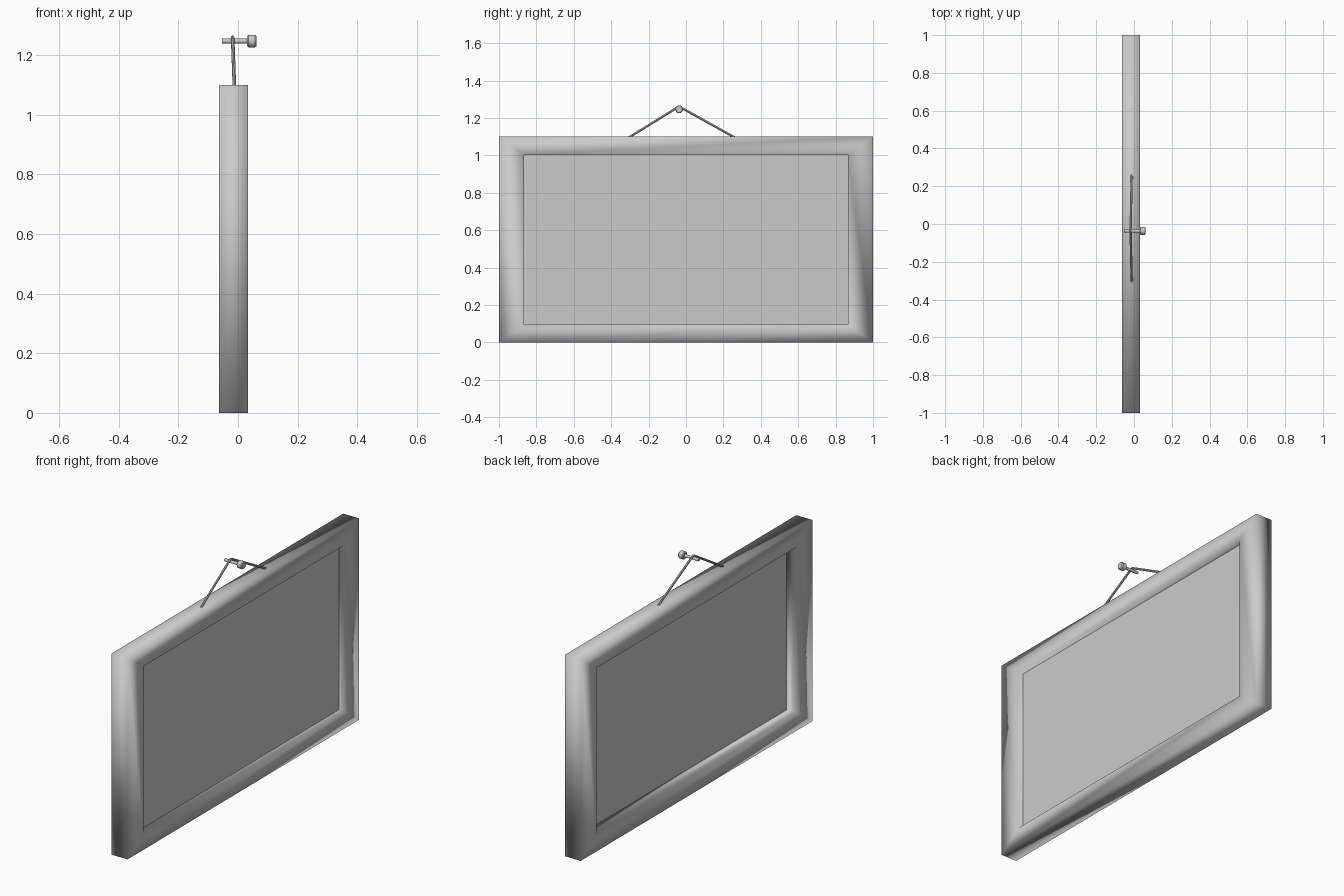
import bpy, bmesh, math

if "Cube" in bpy.data.objects:
    bpy.data.objects.remove(bpy.data.objects["Cube"])

def make_object(name, bm, smooth=True):
    bmesh.ops.recalc_face_normals(bm, faces=bm.faces)
    me = bpy.data.meshes.new(name)
    bm.to_mesh(me)
    bm.free()
    for p in me.polygons:
        p.use_smooth = smooth
    ob = bpy.data.objects.new(name, me)
    bpy.context.collection.objects.link(ob)
    return ob

X0, X1 = -0.064, 0.033      # frame back and front
H = 1.10                    # frame height
SIDE, RAIL = 0.135, 0.097   # widths of the side and top/bottom members

# Frame: one cross-section swept round four mitred corners, shaded soft
profile = [(X0, 0), (X1, 0), (X1, 1), (X0, 1)]   # (x, inset from outside to inside)
corners = [(-1, 0), (1, 0), (1, 1), (-1, 1)]
bm = bmesh.new()
rings = []
for sy, top in corners:
    ring = []
    for x, t in profile:
        z = H - RAIL * t if top else RAIL * t
        ring.append(bm.verts.new((x, sy * (1 - SIDE * t), z)))
    rings.append(ring)
for i in range(4):
    a, b = rings[i], rings[(i + 1) % 4]
    for j in range(4):
        k = (j + 1) % 4
        bm.faces.new((a[j], a[k], b[k], b[j]))
make_object("frame", bm)

# Panel: thin board set in the middle of the frame
bm = bmesh.new()
bmesh.ops.create_cube(bm, size=1)
for v in bm.verts:
    v.co.x = v.co.x * 0.006 + 0.001
    v.co.y *= 2 * (1 - SIDE) + 0.01
    v.co.z = v.co.z * (H - 2 * RAIL + 0.01) + H / 2
make_object("panel", bm, smooth=False)

# Nail: lathed shaft and chamfered head along x
NY, NZ, SEG = -0.037, 1.247, 16
def lathe(name, points):
    bm = bmesh.new()
    loops = [[bm.verts.new((x, NY + r * math.cos(2 * math.pi * i / SEG),
                            NZ + r * math.sin(2 * math.pi * i / SEG)))
              for i in range(SEG)] for x, r in points]
    for a, b in zip(loops, loops[1:]):
        for i in range(SEG):
            j = (i + 1) % SEG
            bm.faces.new((a[i], a[j], b[j], b[i]))
    bm.faces.new(loops[0])
    bm.faces.new(loops[-1])
    ob = make_object(name, bm)
    bpy.ops.object.select_all(action='DESELECT')
    ob.select_set(True)
    bpy.context.view_layer.objects.active = ob
    bpy.ops.object.shade_smooth_by_angle(angle=math.radians(30))

lathe("nail", [(-0.054, 0.008), (0.031, 0.008), (0.031, 0.016), (0.035, 0.021),
               (0.057, 0.021), (0.062, 0.017)])

# Cord: tube running up from the frame, over the nail and down again
R = 0.006
arc = [(-0.018, NY - (0.008 + R * 0.8) * math.sin(math.radians(a)),
        NZ + (0.008 + R * 0.8) * math.cos(math.radians(a))) for a in (30, 15, 0, -15, -30)]
path = [(-0.012, -0.312, 1.092)] + arc + [(-0.012, 0.268, 1.092)]
cu = bpy.data.curves.new("cord", 'CURVE')
cu.dimensions = '3D'
cu.bevel_depth = R
cu.bevel_resolution = 2
cu.use_fill_caps = True
sp = cu.splines.new('POLY')
sp.points.add(len(path) - 1)
for p, c in zip(sp.points, path):
    p.co = (*c, 1)
cord = bpy.data.objects.new("cord", cu)
bpy.context.collection.objects.link(cord)
bpy.ops.object.select_all(action='DESELECT')
cord.select_set(True)
bpy.context.view_layer.objects.active = cord
bpy.ops.object.convert(target='MESH')
bpy.ops.object.shade_smooth_by_angle(angle=math.radians(40))
